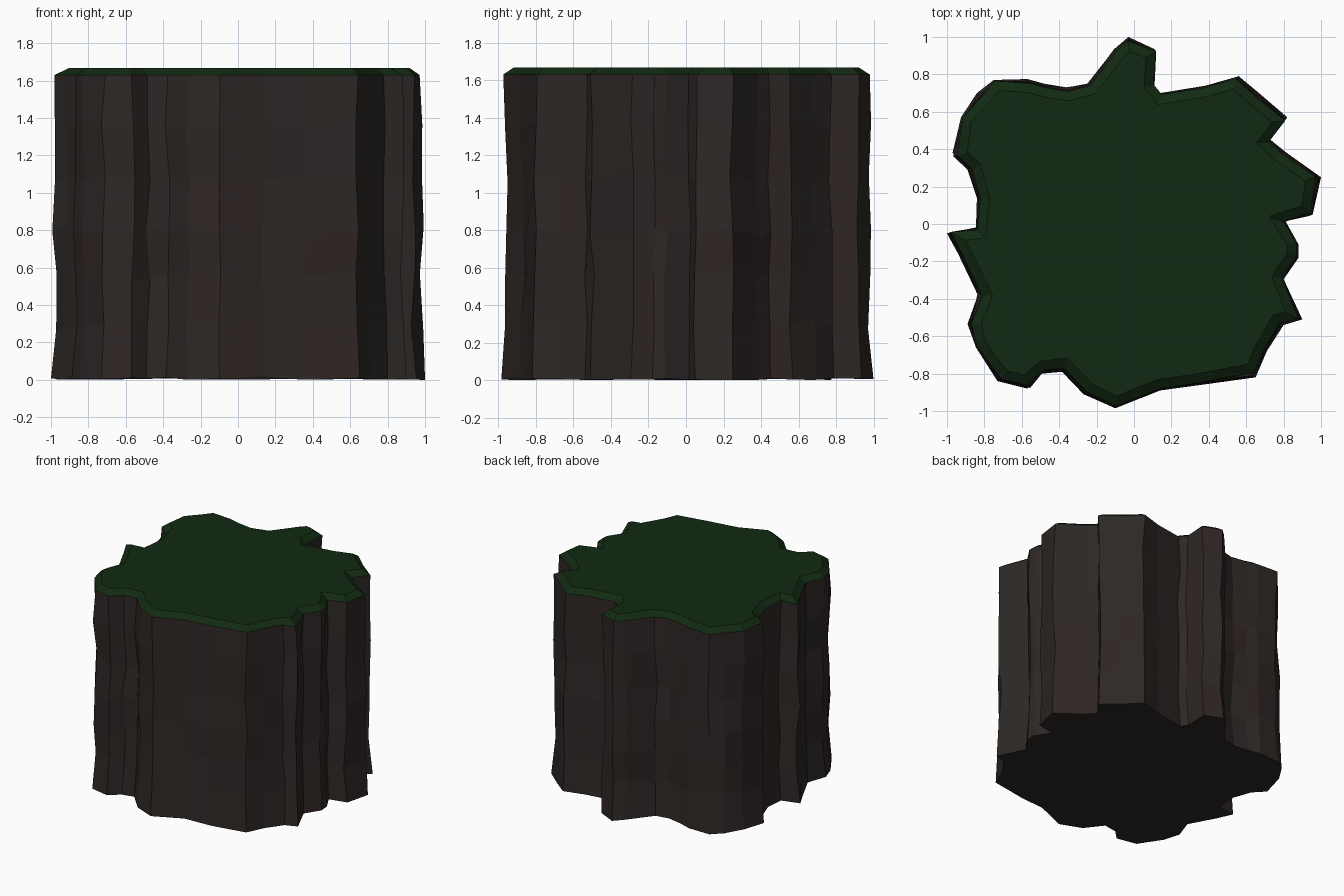
import bpy, bmesh, random
from mathutils import Vector

if "Cube" in bpy.data.objects:
    bpy.data.objects.remove(bpy.data.objects["Cube"])

random.seed(4)

# Ragged outline of the stump-like block, seen from above (counterclockwise)
OUTLINE = [
    (1.0, .25), (.81, .385), (.73, .45), (.82, .57), (.68, .69), (.56, .79),
    (.385, .74), (.14, .70), (.10, .75), (.11, .935), (-.03, 1.0), (-.10, .94),
    (-.25, .75), (-.36, .73), (-.48, .75), (-.57, .775), (-.75, .77), (-.84, .70),
    (-.925, .57), (-.97, .38), (-.89, .29), (-.84, .14), (-.845, -.02), (-1.0, -.05),
    (-.94, -.16), (-.835, -.38), (-.89, -.535), (-.845, -.66), (-.73, -.84),
    (-.57, -.88), (-.49, -.80), (-.385, -.79), (-.27, -.91), (-.10, -.985),
    (.14, -.89), (.36, -.86), (.65, -.82), (.71, -.68), (.80, -.54), (.90, -.51),
    (.80, -.295), (.88, -.18), (.88, -.11), (.81, .015), (.955, .05)]
N = len(OUTLINE)
RING_Z = [0.0, .3, .55, .8, 1.08, 1.36, 1.63]
RING_SCALE = [1.0, .98, .98, .985, .975, .985, .98]
TOP_Z = 1.667


def material(name, rgb):
    m = bpy.data.materials.new(name)
    m.diffuse_color = (*rgb, 1)
    m.use_nodes = True
    m.node_tree.nodes["Principled BSDF"].inputs["Base Color"].default_value = m.diffuse_color
    return m


def make_object(name, bm, mats):
    bmesh.ops.recalc_face_normals(bm, faces=bm.faces)
    me = bpy.data.meshes.new(name)
    bm.to_mesh(me)
    bm.free()
    for m in mats:
        me.materials.append(m)
    ob = bpy.data.objects.new(name, me)
    bpy.context.collection.objects.link(ob)


def inset(pts, d, longest):
    """Move every outline point inwards along its mitred normal."""
    out = []
    for i, p in enumerate(pts):
        a, b = (p - pts[i - 1]).normalized(), (pts[(i + 1) % N] - p).normalized()
        na, nb = Vector((-a.y, a.x)), Vector((-b.y, b.x))
        n = (na + nb).normalized()
        out.append(p + n * min(d / max(n.dot(na), .2), longest))
    return out


def bridge(bm, lower, upper):
    return [bm.faces.new((lower[i], lower[(i + 1) % N], upper[(i + 1) % N], upper[i]))
            for i in range(N)]


brown = material("bark", (.026, .021, .019))
red_brown = material("reddish_bark", (.028, .019, .018))
green = material("grass", (.006, .023, .006))

# Bark: stacked rings with slight wobble, closed underneath
bm = bmesh.new()
rings = []
for k, (z, s) in enumerate(zip(RING_Z, RING_SCALE)):
    w = 0 if k == 0 else .012
    ring = []
    for x, y in OUTLINE:
        dz = 0 if k == 6 else random.uniform(0, .012) if k == 0 else random.uniform(-.03, .03)
        ring.append(bm.verts.new((x * s + random.uniform(-w, w),
                                  y * s + random.uniform(-w, w), z + dz)))
    rings.append(ring)
rings[0][0].co.z = 0
for lower, upper in zip(rings, rings[1:]):
    for f in bridge(bm, lower, upper):
        f.material_index = int(random.random() < .25)
bm.faces.new(rings[0][::-1])
rim = [v.co.xy.copy() for v in rings[-1]]
make_object("bark_body", bm, [brown, red_brown])

# Grass: bevelled rim rising to a flat top
bm = bmesh.new()
low = [bm.verts.new((p.x, p.y, RING_Z[-1])) for p in rim]
high = [bm.verts.new((p.x, p.y, TOP_Z)) for p in inset(rim, .05, .09)]
bridge(bm, low, high)
bm.faces.new(high)
make_object("grass_top", bm, [green])
